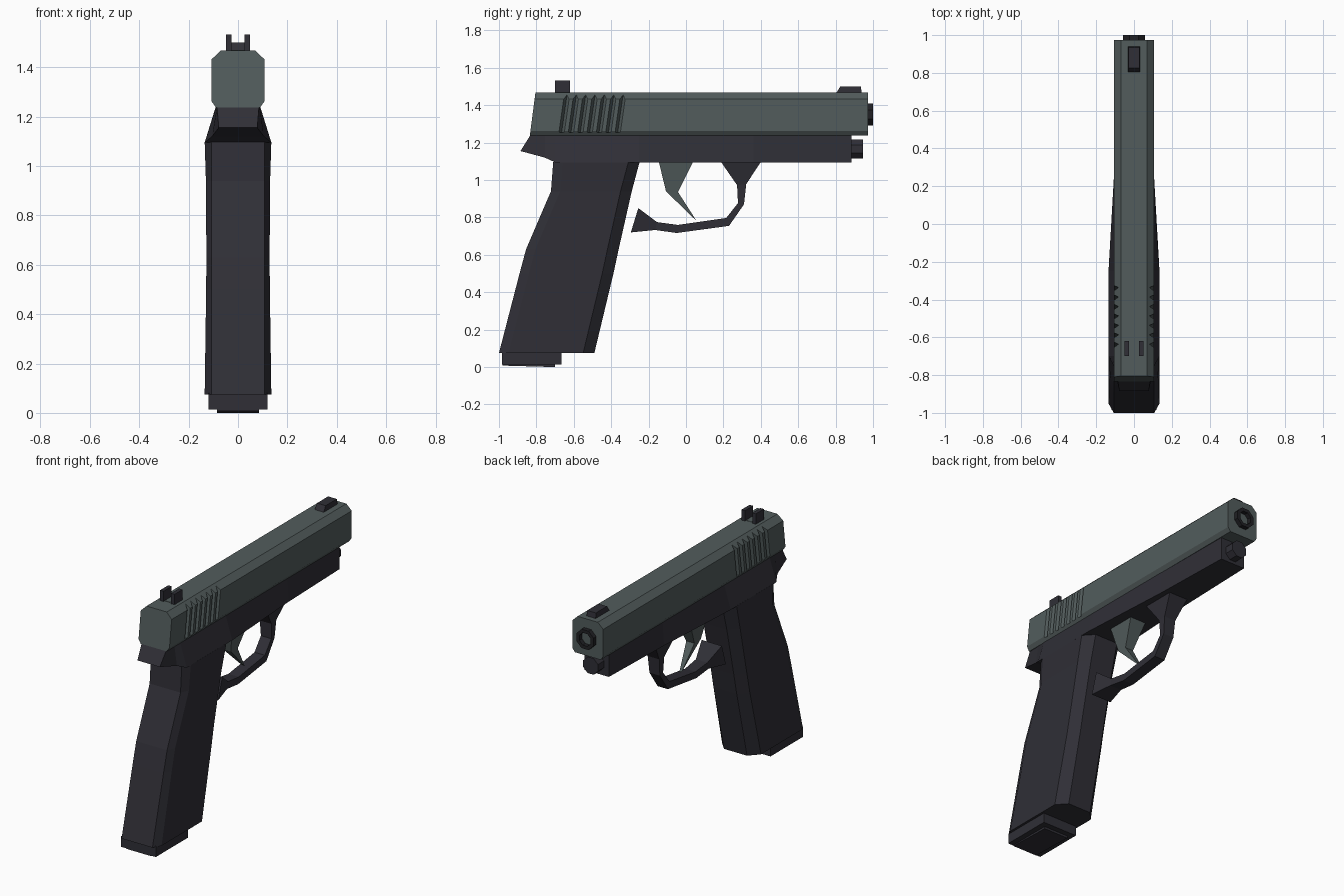
import bpy, bmesh, math
from mathutils import Matrix

if "Cube" in bpy.data.objects:
    bpy.data.objects.remove(bpy.data.objects["Cube"])


def material(name, rgb):
    m = bpy.data.materials.new(name)
    m.diffuse_color = (*rgb, 1)
    m.use_nodes = True
    m.node_tree.nodes["Principled BSDF"].inputs["Base Color"].default_value = m.diffuse_color
    return m


STEEL = material("grey green steel", (0.085, 0.108, 0.108))
POLYMER = material("dark polymer", (0.029, 0.028, 0.037))
BLACK = material("black metal", (0.015, 0.015, 0.018))


def finish(name, bm, mat):
    bmesh.ops.recalc_face_normals(bm, faces=bm.faces)
    me = bpy.data.meshes.new(name)
    bm.to_mesh(me)
    bm.free()
    ob = bpy.data.objects.new(name, me)
    bpy.context.collection.objects.link(ob)
    me.materials.append(mat)
    return ob


def loft(name, rings, mat):
    """Skin closed rings of equal length and cap both ends."""
    bm = bmesh.new()
    vs = [[bm.verts.new(p) for p in r] for r in rings]
    n = len(vs[0])
    for a, b in zip(vs, vs[1:]):
        for i in range(n):
            j = (i + 1) % n
            bm.faces.new((a[i], a[j], b[j], b[i]))
    bm.faces.new(vs[0])
    bm.faces.new(vs[-1])
    return finish(name, bm, mat)


def strip(name, rows, mat):
    """Loft rows of (y1, z1, half width 1, y2, z2, half width 2)."""
    return loft(name, [[(-w1, y1, z1), (w1, y1, z1), (w2, y2, z2), (-w2, y2, z2)]
                       for y1, z1, w1, y2, z2, w2 in rows], mat)


def box(name, x0, x1, y0, y1, z0, z1, mat):
    return loft(name, [[(x0, y0, z), (x1, y0, z), (x1, y1, z), (x0, y1, z)]
                       for z in (z0, z1)], mat)


def tube(name, sides, z, rows, mat):
    """Rings along y given as (y, radius)."""
    return loft(name, [[(r * math.cos((i + .5) * math.tau / sides), y,
                         z + r * math.sin((i + .5) * math.tau / sides))
                        for i in range(sides)] for y, r in rows], mat)


# Slide: chamfered bar with a raked back
half = [(0.09, 1.237), (0.107, 1.262), (0.107, 1.432), (0.07, 1.467)]
section = half + [(-x, z) for x, z in reversed(half)]
slide = loft("slide", [[(x, -0.835 + (z - 1.237) * 0.13, z) for x, z in section],
                       [(x, 0.973, z) for x, z in section]], STEEL)

# Slanted grip grooves cut into both sides of the slide
bm = bmesh.new()
for side in (-1, 1):
    for k in range(7):
        y = -0.665 + k * 0.05
        tri = []
        for z, dy in ((1.255, 0), (1.50, 0.035)):
            tri.append([bm.verts.new((side * x, y + dy + o, z))
                        for x, o in ((0.12, -0.022), (0.12, 0.022), (0.082, 0))])
        a, b = tri
        for i in range(3):
            j = (i + 1) % 3
            bm.faces.new((a[i], a[j], b[j], b[i]))
        bm.faces.new(a)
        bm.faces.new(b)
cutter = finish("groove_cutter", bm, STEEL)
cutter.hide_render = True
cutter.hide_set(True)
cut = slide.modifiers.new("grooves", "BOOLEAN")
cut.operation = "DIFFERENCE"
cut.solver = "EXACT"
cut.object = cutter

# Frame with rear tang, tapering towards the muzzle
strip("frame", [(-0.885, 1.155, 0.078, -0.832, 1.24, 0.085),
                (-0.755, 1.12, 0.105, -0.755, 1.24, 0.088),
                (-0.70, 1.095, 0.135, -0.70, 1.24, 0.09),
                (-0.25, 1.095, 0.135, -0.25, 1.24, 0.09),
                (0.36, 1.095, 0.10, 0.36, 1.24, 0.09),
                (0.885, 1.095, 0.085, 0.885, 1.24, 0.085)], POLYMER)


# Grip: chamfered section following the bent back strap
def grip_ring(z, back, front, w):
    pts = [(0.107, back), (w, back + 0.05), (w, front - 0.06), (0.08, front)]
    return [(x, y, z) for x, y in pts] + [(-x, y, z) for x, y in reversed(pts)]


loft("grip", [grip_ring(*r) for r in ((0.075, -1.0, -0.49, 0.135),
                                      (0.50, -0.89, -0.388, 0.129),
                                      (0.63, -0.855, -0.36, 0.128),
                                      (0.94, -0.722, -0.29, 0.130),
                                      (1.097, -0.71, -0.248, 0.135))], POLYMER)

# Magazine foot
box("magazine_base", -0.12, 0.12, -0.985, -0.665, 0.014, 0.08, POLYMER)
strip("magazine_floor_plate", [(-0.98, 0.008, 0.085, -0.98, 0.02, 0.085),
                               (-0.70, 0.0, 0.085, -0.70, 0.02, 0.085)], POLYMER)

# Trigger guard band, flared at both ends
strip("trigger_guard", [(0.40, 1.097, 0.065, 0.187, 1.097, 0.065),
                        (0.322, 0.978, 0.04, 0.273, 0.973, 0.04),
                        (0.31, 0.87, 0.036, 0.278, 0.877, 0.036),
                        (0.23, 0.755, 0.036, 0.215, 0.797, 0.036),
                        (-0.05, 0.717, 0.036, -0.043, 0.76, 0.036),
                        (-0.165, 0.733, 0.04, -0.155, 0.775, 0.04),
                        (-0.295, 0.72, 0.07, -0.255, 0.85, 0.07)], POLYMER)

# Trigger
strip("trigger", [(-0.145, 1.097, 0.055, 0.037, 1.097, 0.055),
                  (-0.107, 0.94, 0.028, -0.043, 0.936, 0.028),
                  (0.04, 0.797, 0.008, 0.053, 0.787, 0.008)], STEEL)

# Sights
for side, label in ((-1, "left"), (1, "right")):
    x = side * 0.0375
    box("rear_sight_" + label, x - 0.012, x + 0.012, -0.70, -0.62, 1.46, 1.532, POLYMER)
box("rear_sight_bridge", -0.03, 0.03, -0.69, -0.63, 1.46, 1.469, STEEL)
strip("front_sight", [(0.80, 1.46, 0.032, 0.825, 1.5, 0.03),
                      (0.94, 1.46, 0.032, 0.935, 1.5, 0.03)], POLYMER)

# Barrel end with a hollow bore, and the guide rod below it
tube("barrel_end", 8, 1.35, [(0.95, 0.064), (1.0, 0.064), (1.0, 0.042), (0.93, 0.042)], BLACK)
tube("guide_rod", 8, 1.165, [(0.87, 0.055), (0.945, 0.055)], POLYMER)
